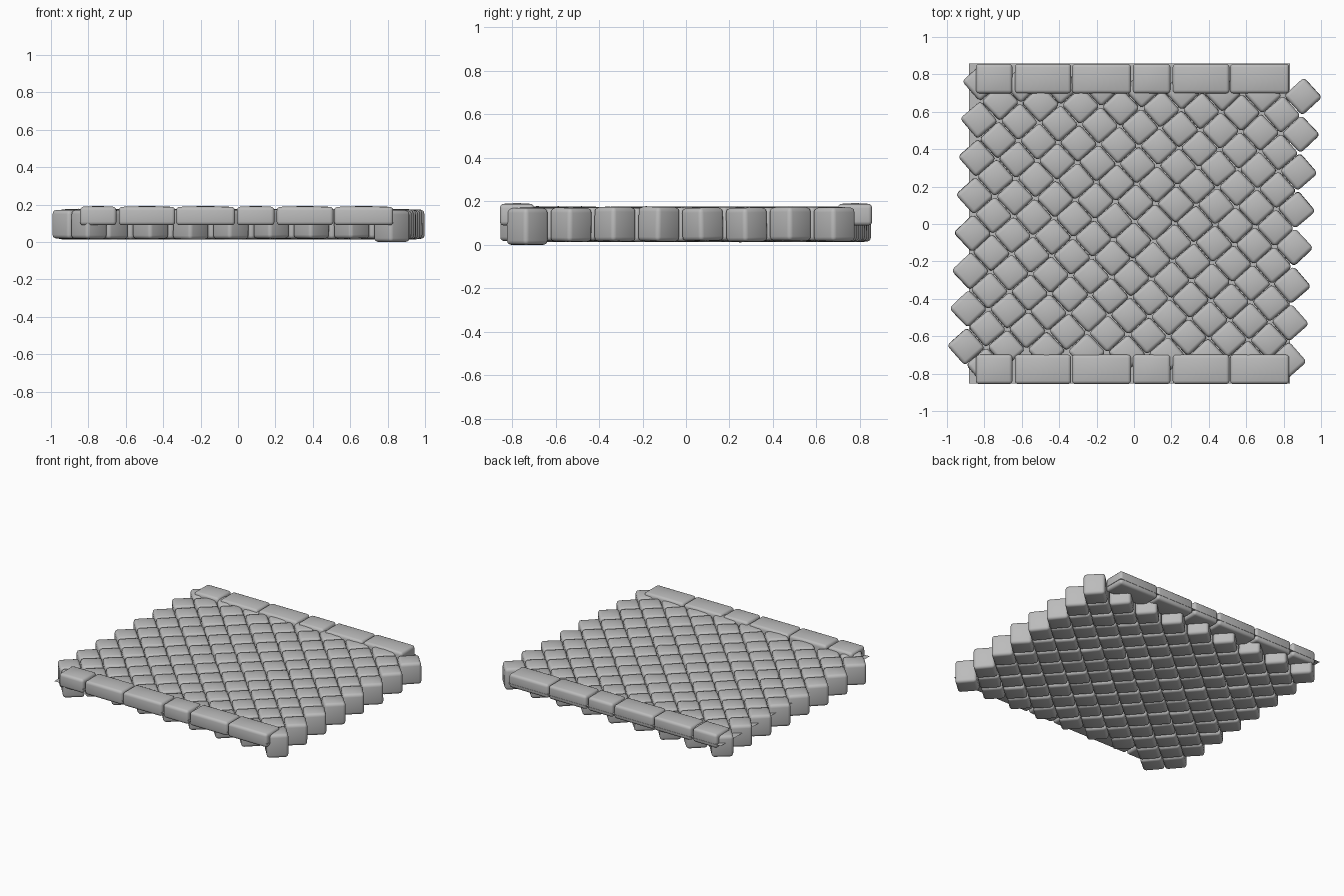
import bpy, bmesh, math, random
from mathutils import Matrix, Vector

if "Cube" in bpy.data.objects:
    bpy.data.objects.remove(bpy.data.objects["Cube"])

random.seed(4)

stone = bpy.data.materials.new("grey stone")
stone.diffuse_color = (0.5, 0.5, 0.5, 1)
stone.use_nodes = True
stone.node_tree.nodes["Principled BSDF"].inputs["Base Color"].default_value = stone.diffuse_color


def finish(bm, name):
    me = bpy.data.meshes.new(name)
    bm.to_mesh(me)
    bm.free()
    ob = bpy.data.objects.new(name, me)
    bpy.context.collection.objects.link(ob)
    me.materials.append(stone)
    for p in me.polygons:
        p.use_smooth = True
    return ob


def rounded_block(bm, size, loc, angle=0.0, tilt=(0, 0), bevel=0.02, segs=3, crown=0.005):
    """Worn stone: bevelled box with a slightly domed top."""
    tmp = bmesh.new()
    bmesh.ops.create_cube(tmp, size=1)
    bmesh.ops.scale(tmp, vec=size, verts=tmp.verts)
    bmesh.ops.subdivide_edges(tmp, edges=tmp.edges, cuts=1, use_grid_fill=True)
    sharp = [e for e in tmp.edges if e.calc_face_angle(0) > 1]
    bmesh.ops.bevel(tmp, geom=sharp, offset=bevel, segments=segs, profile=0.5,
                    affect='EDGES', clamp_overlap=True)
    for v in tmp.verts:
        r = max(abs(v.co.x) / size[0], abs(v.co.y) / size[1]) * 2
        if v.co.z > 0:
            v.co.z += crown * (1 - r * r)
    m = (Matrix.Translation(loc) @ Matrix.Rotation(angle, 4, 'Z')
         @ Matrix.Rotation(tilt[0], 4, 'X') @ Matrix.Rotation(tilt[1], 4, 'Y'))
    bmesh.ops.transform(tmp, matrix=m, verts=tmp.verts)
    me = bpy.data.meshes.new("tmp")
    tmp.to_mesh(me)
    tmp.free()
    bm.from_mesh(me)
    bpy.data.meshes.remove(me)


# Cobbles: slightly turned diagonal lattice
origin = Vector((-0.817, 0.757))
across = Vector((0.2151, -0.0094))
down = Vector((-0.0116, -0.2017))
spots = [origin + across * i + down * j for j in range(8) for i in range(9)]
spots += [origin + across * (i + .5) + down * (j + .5) for j in range(7) for i in range(8)]
spots.append(origin + across * .5 + down * 7.5)

bm = bmesh.new()
for p in spots:
    low = 0.0 if (p.x > 0.8 and p.y < -0.7) else 0.016 + random.uniform(-.003, .003)
    top = 0.170 + random.uniform(-.003, .003)
    rounded_block(bm, (0.144, 0.144, top - low), (p.x, p.y, (top + low) / 2),
                  math.radians(42 + random.uniform(-2, 2)),
                  (random.uniform(-.015, .015), random.uniform(-.015, .015)) if low else (0, 0))
finish(bm, "cobbles")

# Kerb stones along front and back
spans = [(-.845, -.650), (-.637, -.336), (-.331, -.016), (-.006, .195), (.207, .510), (.514, .830)]
for name, s in (("front_kerb", -1), ("back_kerb", 1)):
    bm = bmesh.new()
    for a, b in spans:
        rounded_block(bm, (b - a, 0.158, 0.097), ((a + b) / 2, s * 0.777, 0.138),
                      bevel=0.018, crown=0.006)
    finish(bm, name)

# Thin mortar sheet between the stones
bm = bmesh.new()
bmesh.ops.create_grid(bm, x_segments=1, y_segments=1, size=0.5)
bmesh.ops.scale(bm, vec=(1.714, 1.712, 1), verts=bm.verts)
bmesh.ops.translate(bm, vec=(-0.024, 0.002, 0.12), verts=bm.verts)
finish(bm, "mortar_sheet")
